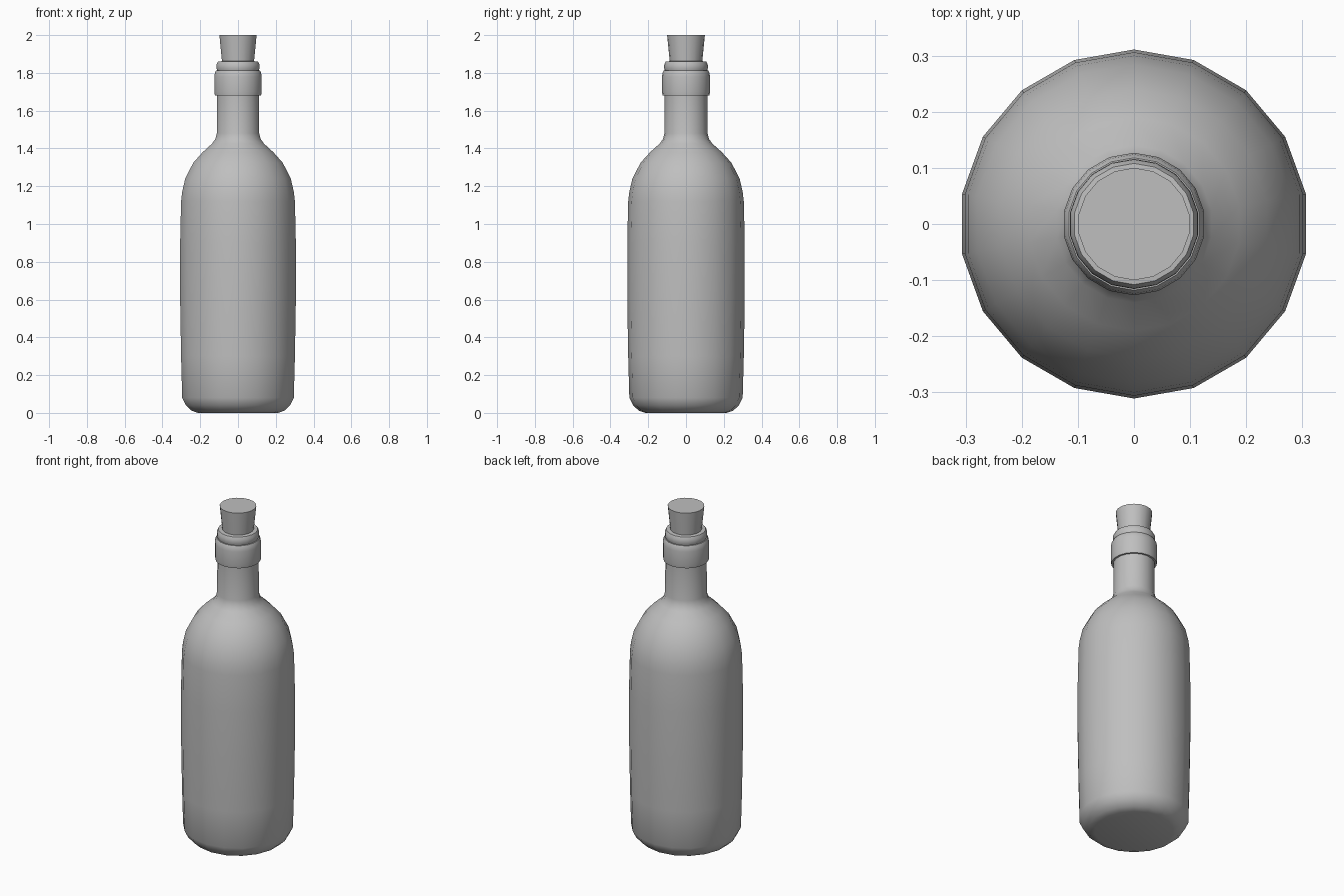
import bpy, bmesh, math

if "Cube" in bpy.data.objects:
    bpy.data.objects.remove(bpy.data.objects["Cube"])

SIDES = 18

grey = bpy.data.materials.new("plain_grey")
grey.diffuse_color = (0.52, 0.52, 0.52, 1)
grey.use_nodes = True
grey.node_tree.nodes["Principled BSDF"].inputs["Base Color"].default_value = grey.diffuse_color


def lathe(name, profile):
    """Spin a (radius, z) profile round z; zero radius closes the ends."""
    bm = bmesh.new()
    rings = []
    for r, z in profile:
        if r == 0:
            rings.append([bm.verts.new((0, 0, z))])
        else:
            rings.append([bm.verts.new((r * math.sin(2 * math.pi * i / SIDES),
                                        r * math.cos(2 * math.pi * i / SIDES), z))
                          for i in range(SIDES)])
    for a, b in zip(rings, rings[1:]):
        for i in range(SIDES):
            j = (i + 1) % SIDES
            if len(a) == 1:
                bm.faces.new((a[0], b[i], b[j]))
            elif len(b) == 1:
                bm.faces.new((a[i], a[j], b[0]))
            else:
                bm.faces.new((a[i], a[j], b[j], b[i]))
    bmesh.ops.recalc_face_normals(bm, faces=bm.faces[:])
    me = bpy.data.meshes.new(name)
    bm.to_mesh(me)
    bm.free()
    me.materials.append(grey)
    me.shade_smooth()
    me.set_sharp_from_angle(angle=math.radians(55))
    ob = bpy.data.objects.new(name, me)
    bpy.context.collection.objects.link(ob)
    return ob


# Bottle: base, body, shoulder, neck, collar and lip in one profile
lathe("bottle", [
    (0, 0.005), (0.215, 0.0), (0.25, 0.012), (0.28, 0.04), (0.3, 0.08),
    (0.306, 0.3), (0.311, 0.6), (0.311, 0.9), (0.306, 1.12),
    (0.3, 1.17), (0.284, 1.24), (0.24, 1.325), (0.19, 1.38),
    (0.14, 1.425), (0.122, 1.45), (0.114, 1.48), (0.113, 1.68),
    # collar
    (0.124, 1.68), (0.127, 1.7), (0.127, 1.78), (0.124, 1.8), (0.118, 1.812),
    # lip
    (0.112, 1.812), (0.116, 1.825), (0.115, 1.845), (0.108, 1.86), (0.085, 1.862),
    (0.075, 1.84), (0, 1.84),
])

# Cork, wider at the top
lathe("cork", [(0, 1.8), (0.08, 1.8), (0.1, 2.0), (0, 2.0)])
